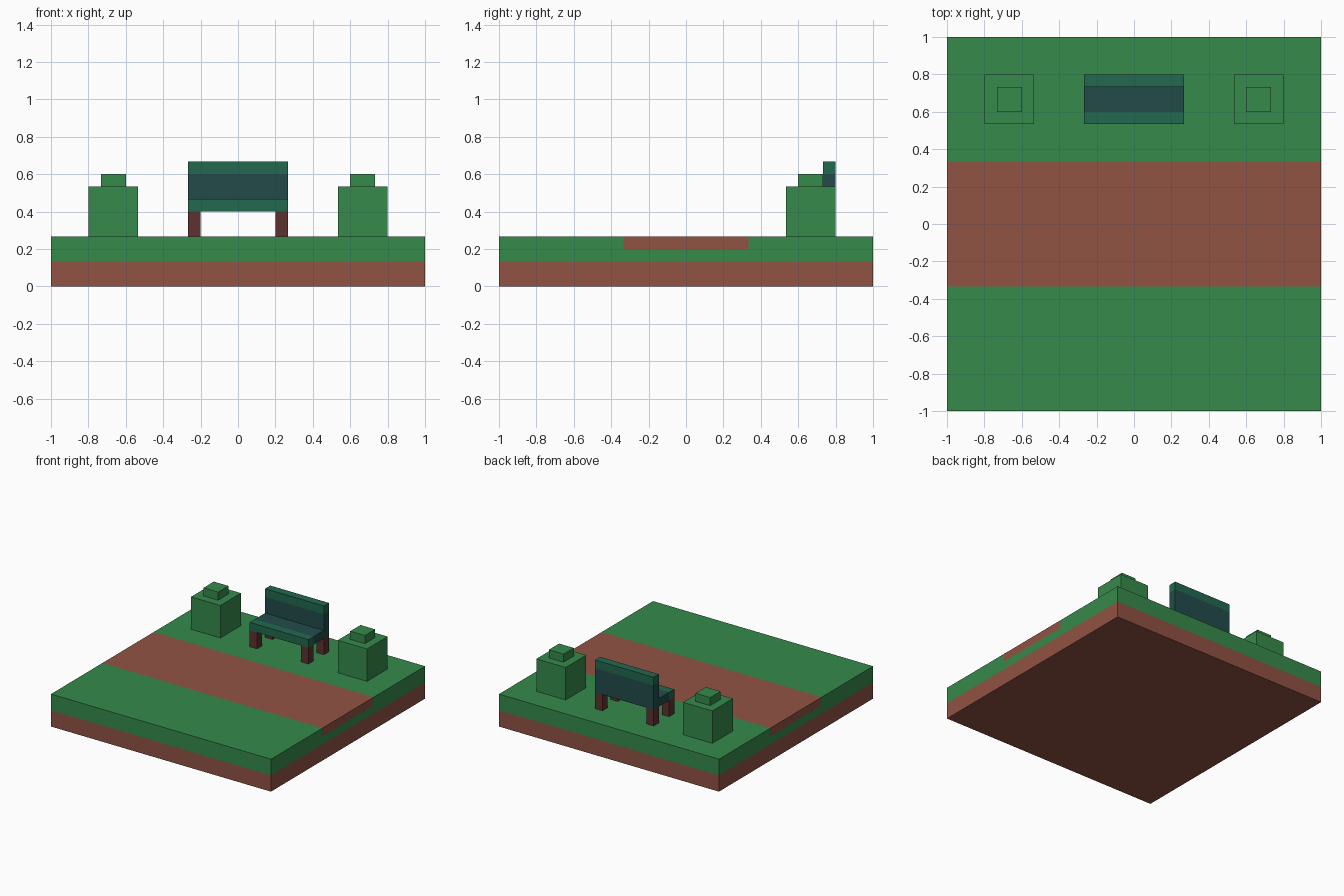
import bpy, bmesh

if "Cube" in bpy.data.objects:
    bpy.data.objects.remove(bpy.data.objects["Cube"])

U = 1 / 15  # block grid unit


def material(name, rgb):
    m = bpy.data.materials.new(name)
    lin = [((c / 255 + 0.055) / 1.055) ** 2.4 for c in rgb]
    m.diffuse_color = (*lin, 1)
    m.use_nodes = True
    m.node_tree.nodes["Principled BSDF"].inputs["Base Color"].default_value = m.diffuse_color
    return m


GRASS = material("grass_green", (54, 138, 75))
DIRT = material("dirt_brown", (144, 83, 67))
WOOD = material("dark_wood", (93, 50, 46))
TEAL = material("teal_green", (34, 104, 79))
SLATE = material("slate_blue", (35, 75, 75))


def extrude_profile(name, points, x0, x1, mat):
    """Closed (y, z) profile in grid units, extruded along x."""
    bm = bmesh.new()
    face = bm.faces.new([bm.verts.new((x0 * U, y * U, z * U)) for y, z in points])
    ext = bmesh.ops.extrude_face_region(bm, geom=[face])["geom"]
    verts = [v for v in ext if isinstance(v, bmesh.types.BMVert)]
    bmesh.ops.translate(bm, verts=verts, vec=((x1 - x0) * U, 0, 0))
    bmesh.ops.recalc_face_normals(bm, faces=bm.faces)
    me = bpy.data.meshes.new(name)
    bm.to_mesh(me)
    bm.free()
    me.materials.append(mat)
    ob = bpy.data.objects.new(name, me)
    bpy.context.collection.objects.link(ob)
    return ob


def box(name, x, y, z, mat):
    return extrude_profile(name, [(y[0], z[0]), (y[1], z[0]), (y[1], z[1]), (y[0], z[1])],
                           x[0], x[1], mat)


# Ground: dirt slab, grass with a channel, path filling the channel
box("dirt_base", (-15, 15), (-15, 15), (0, 2), DIRT)
extrude_profile("grass", [(-15, 2), (15, 2), (15, 4), (5, 4), (5, 3), (-5, 3), (-5, 4), (-15, 4)],
                -15, 15, GRASS)
box("path", (-15, 15), (-5, 5), (3, 4), DIRT)

# Bench: slate seat and back with teal front edge and top rail
extrude_profile("bench_seat_and_back", [(9, 6), (12, 6), (12, 9), (11, 9), (11, 7), (9, 7)],
                -4, 4, SLATE)
box("bench_front_slat", (-4, 4), (8, 9), (6, 7), TEAL)
box("bench_top_rail", (-4, 4), (11, 12), (9, 10), TEAL)

# Mirrored parts: bench legs and stepped bushes
for side, s in (("left", -1), ("right", 1)):
    def span(a, b):
        return tuple(sorted((s * a, s * b)))
    box(f"bench_front_leg_{side}", span(3, 4), (8, 9), (4, 6), WOOD)
    box(f"bench_rear_leg_{side}", span(3, 4), (11, 12), (4, 6), WOOD)
    box(f"bush_{side}", span(8, 12), (8, 12), (4, 8), GRASS)
    box(f"bush_top_{side}", span(9, 11), (9, 11), (8, 9), GRASS)
